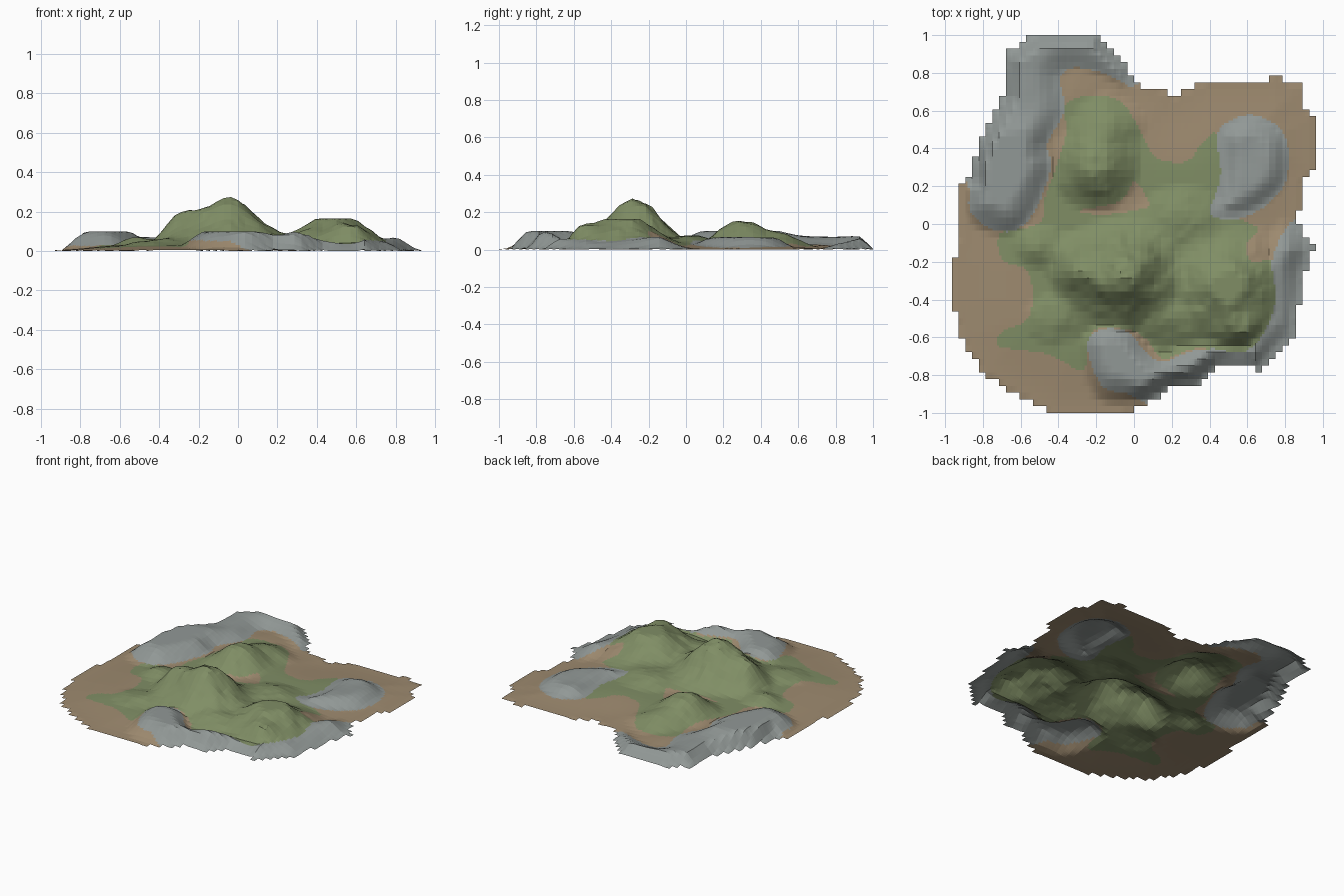
import bpy, bmesh, math
from mathutils import Vector, noise

if "Cube" in bpy.data.objects:
    bpy.data.objects.remove(bpy.data.objects["Cube"])


def material(name, rgb):
    m = bpy.data.materials.new(name)
    m.diffuse_color = (*rgb, 1)
    m.use_nodes = True
    m.node_tree.nodes["Principled BSDF"].inputs["Base Color"].default_value = m.diffuse_color
    return m


def smooth_loop(pts, steps=3):
    """Closed Catmull-Rom curve through the points."""
    out, n = [], len(pts)
    for i in range(n):
        a, b, c, d = (Vector(pts[(i + k) % n]) for k in (-1, 0, 1, 2))
        for s in range(steps):
            t = s / steps
            out.append(0.5 * (2 * b + (c - a) * t + (2 * a - 5 * b + 4 * c - d) * t * t
                              + (3 * b - a - 3 * c + d) * t ** 3))
    return [(p.x, p.y) for p in out]


def inside(poly, x, y):
    hit, (xa, ya) = False, poly[-1]
    for xb, yb in poly:
        if (ya > y) != (yb > y) and x < (xb - xa) * (y - ya) / (yb - ya) + xa:
            hit = not hit
        xa, ya = xb, yb
    return hit


def depth(poly, x, y):
    """Distance inside a polygon's border (negative outside)."""
    best, (xa, ya) = 9.0, poly[-1]
    for xb, yb in poly:
        ux, uy = xb - xa, yb - ya
        t = max(0, min(1, ((x - xa) * ux + (y - ya) * uy) / (ux * ux + uy * uy + 1e-12)))
        best = min(best, math.hypot(x - xa - t * ux, y - ya - t * uy))
        xa, ya = xb, yb
    return best if inside(poly, x, y) else -best


def ramp(v, width):
    t = max(0, min(1, v / width))
    return t * t * (3 - 2 * t)


# coast outline
COAST = [(-.52, 1.01), (-.2, 1.01), (-.04, .85), (0, .74), (.16, .71), (.21, .66), (.36, .755),
         (.71, .755), (.76, .81), (.79, .755), (.9, .73), (.91, .6), (.955, .58), (.955, .3), (.9, .24),
         (.87, .02), (.95, -.13), (.9, -.28), (.85, -.58), (.66, -.79), (.6, -.75), (.45, -.75),
         (.33, -.86), (.2, -.87), (.07, -.95), (-.07, -1.01), (-.43, -1.01), (-.66, -.88),
         (-.8, -.79), (-.91, -.62), (-.95, -.44), (-.95, -.2), (-.92, -.02), (-.92, .22),
         (-.86, .24), (-.83, .42), (-.69, .68), (-.68, .9)]

# rock areas
NW_ROCK = smooth_loop([(.02, .74), (-.14, .79), (-.3, .83), (-.39, .78), (-.37, .6), (-.46, .42),
                       (-.44, .3), (-.52, .08), (-.62, -.03), (-.75, -.03), (-.87, .07),
                       (-.88, .22), (-1.05, .4), (-1, 1.1), (0, 1.1)])
NE_ROCK = smooth_loop([(.4, .06), (.5, .02), (.64, .06), (.78, .18), (.82, .34), (.78, .5),
                       (.62, .58), (.48, .53), (.44, .45), (.46, .28), (.43, .15)])
SE_ROCK = smooth_loop([(-.25, -.65), (-.18, -.56), (-.03, -.57), (.06, -.68), (.16, -.73), (.28, -.68),
                       (.42, -.66), (.58, -.68), (.69, -.57), (.75, -.4), (.73, -.2), (.8, -.03),
                       (.9, .04), (1.05, -.1), (1, -.9), (.3, -1.05), (.1, -.97), (-.03, -.9), (-.17, -.86)])
# grass area and bare earth hollow
GRASS = smooth_loop([(-.36, .64), (-.2, .68), (-.06, .64), (.04, .48), (.12, .35), (.28, .33), (.36, .43),
                     (.45, .48), (.5, .3), (.48, .08), (.66, -.02), (.6, -.1), (.62, -.2), (.76, -.2),
                     (.77, -.4), (.7, -.6), (.55, -.7), (.38, -.66), (.28, -.67), (.15, -.71), (.03, -.58),
                     (-.18, -.55), (-.25, -.64), (-.27, -.78), (-.45, -.69), (-.71, -.65), (-.7, -.57),
                     (-.55, -.49), (-.56, -.25), (-.69, -.2), (-.71, -.05), (-.5, 0), (-.47, .15),
                     (-.42, .28), (-.36, .48)])
HOLLOW = smooth_loop([(-.3, .07), (-.15, .05), (.07, .09), (.06, .15), (0, .23), (-.06, .13), (-.2, .09)])

# hills: x, y, height, radius x, radius y
HILLS = [(-.05, -.28, .264, .24, .22), (-.28, -.25, .19, .13, .15), (.49, -.33, .185, .25, .23),
         (.55, -.54, .125, .17, .14), (-.2, .3, .16, .18, .18), (-.16, .5, .085, .18, .15),
         (-.5, -.12, .07, .15, .13), (-.4, -.5, .06, .22, .16), (.25, .02, .075, .25, .2),
         (.2, -.5, .08, .2, .14)]


def height(x, y):
    edge = depth(COAST, x, y)
    if edge <= .004:
        return 0
    total = sum((h * math.exp(-((x - cx) / rx) ** 2 - ((y - cy) / ry) ** 2)) ** 2.5
                for cx, cy, h, rx, ry in HILLS)
    hill = total ** .4 * ramp(edge, .2)
    # gullies on the hills
    hill *= 1 + .14 * noise.noise(Vector((x * 10, y * 8, 3))) + .08 * noise.noise(Vector((x * 20, y * 20, 5)))
    z = max(hill, .004 + .026 * ramp(edge, .4))
    if x > .3 and y < 0:
        z = min(z, .165)
    # rocks: steep on the coast side, easing into the land behind
    nw = (.104 - .037 * ramp(y - .4, .3)) * ramp(edge, .085) * ramp(depth(NW_ROCK, x, y) + .07, .21)
    ne = .066 * ramp(depth(NE_ROCK, x, y) + .03, .15)
    cliff = .11 + .09 * ramp(x - .6, .15)
    se = .1 * ramp(edge, cliff) * ramp(depth(SE_ROCK, x, y) + .1, .19)
    rock = max(nw, ne, se) * (1 + .12 * noise.noise(Vector((x * 6, y * 6, 8))))
    return (z ** 6 + min(rock, .1) ** 6) ** (1 / 6)


def colour(x, y):
    if any(inside(p, x, y) for p in (NW_ROCK, NE_ROCK, SE_ROCK)):
        return 0
    return 1 if inside(GRASS, x, y) and not inside(HOLLOW, x, y) else 2


# terrain sheet: coarse facets cut to the stepped coast
bm = bmesh.new()
bmesh.ops.create_grid(bm, x_segments=56, y_segments=56, size=1)
outside = [f for f in bm.faces if not inside(COAST, *f.calc_center_median().xy)]
bmesh.ops.delete(bm, geom=outside, context='FACES')
for v in bm.verts:
    v.co.z = height(v.co.x, v.co.y)
# finer cells so that the colour borders follow the curves
bmesh.ops.subdivide_edges(bm, edges=bm.edges[:], cuts=2, use_grid_fill=True)
for f in bm.faces:
    c = f.calc_center_median()
    f.material_index = colour(c.x, c.y)
    f.smooth = False
low = min(v.co.z for v in bm.verts)
for v in bm.verts:
    v.co.z -= low
mesh = bpy.data.meshes.new("terrain")
bm.to_mesh(mesh)
bm.free()
for name, rgb in (("rock grey", (.285, .315, .305)), ("grass green", (.215, .27, .13)),
                  ("earth brown", (.34, .255, .16))):
    mesh.materials.append(material(name, rgb))
terrain = bpy.data.objects.new("terrain", mesh)
bpy.context.collection.objects.link(terrain)
